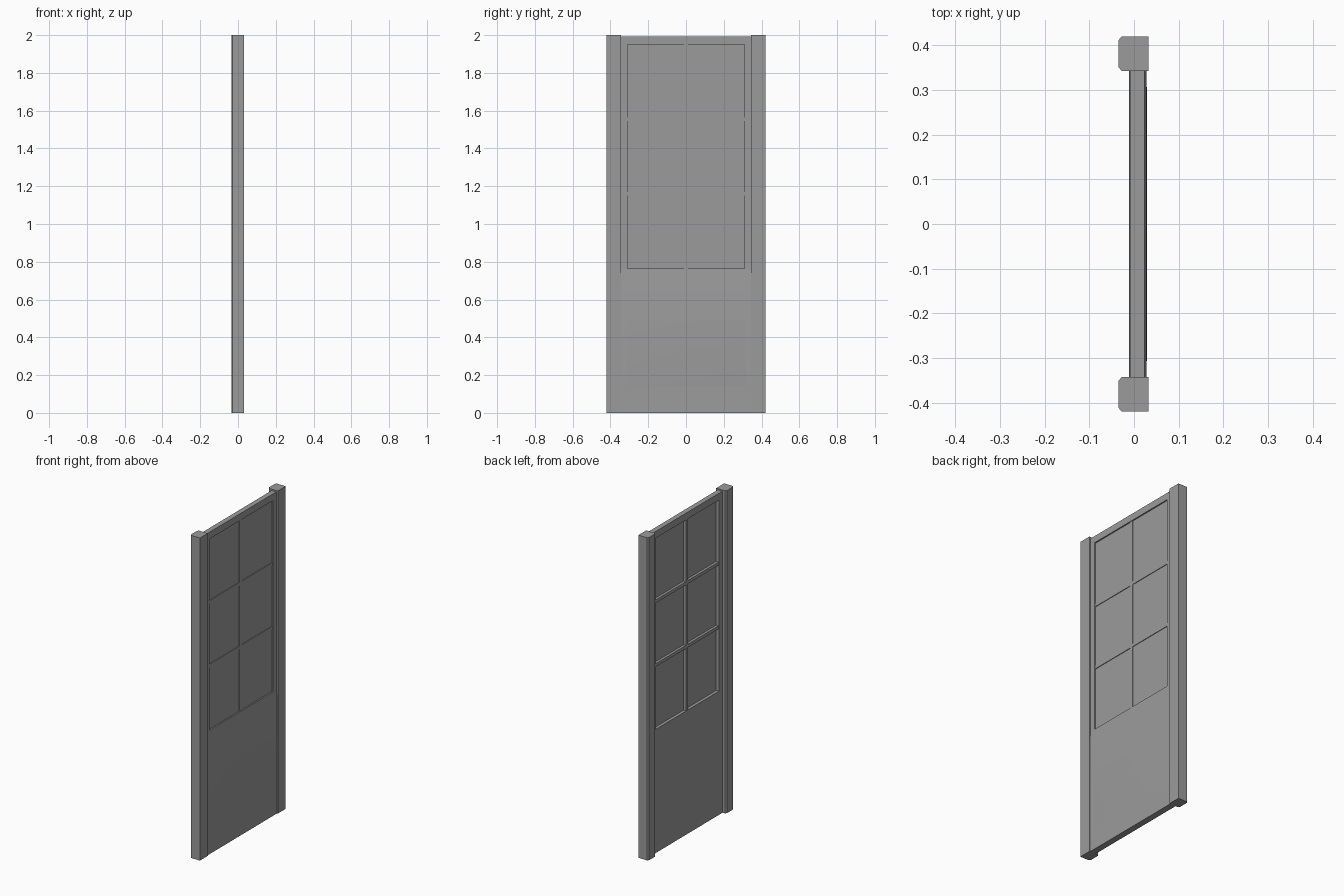
import bpy, bmesh, math

if "Cube" in bpy.data.objects:
    bpy.data.objects.remove(bpy.data.objects["Cube"])

mat = bpy.data.materials.new("mid grey")
mat.diffuse_color = (0.33, 0.33, 0.33, 1)
mat.use_nodes = True
mat.node_tree.nodes["Principled BSDF"].inputs["Base Color"].default_value = mat.diffuse_color


def finish(name, bm, smooth=False):
    bmesh.ops.recalc_face_normals(bm, faces=bm.faces)
    me = bpy.data.meshes.new(name)
    bm.to_mesh(me)
    bm.free()
    me.materials.append(mat)
    ob = bpy.data.objects.new(name, me)
    bpy.context.collection.objects.link(ob)
    if smooth:
        bpy.ops.object.select_all(action='DESELECT')
        ob.select_set(True)
        bpy.context.view_layer.objects.active = ob
        bpy.ops.object.shade_smooth_by_angle(angle=math.radians(30))
    return ob


def extrude(name, pts, vec, smooth=False):
    """Closed outline pushed along a vector."""
    bm = bmesh.new()
    f = bm.faces.new([bm.verts.new(p) for p in pts])
    r = bmesh.ops.extrude_face_region(bm, geom=[f], use_keep_orig=True)
    vs = [v for v in r["geom"] if isinstance(v, bmesh.types.BMVert)]
    bmesh.ops.translate(bm, verts=vs, vec=vec)
    return finish(name, bm, smooth)


def box(name, x0, x1, y0, y1, z0, z1):
    return extrude(name, [(x0, y0, z0), (x1, y0, z0), (x1, y1, z0), (x0, y1, z0)],
                   (0, 0, z1 - z0))


# side posts, chamfered on the -x side
for side, s in (("left", -1), ("right", 1)):
    outline = [(0.033, 0.343), (0.033, 0.42), (-0.028, 0.42),
               (-0.035, 0.411), (-0.035, 0.352), (-0.028, 0.343)]
    extrude(side + "_post", [(x, s * y, 0) for x, y in outline], (0, 0, 2))

W, H = 0.345, 0.31            # half width of door leaf and of window opening
Z0, Z1 = 0.765, 1.95          # window bottom and top
XB, XF = -0.009, 0.023        # leaf back and front

# solid lower panel, slightly thicker, sloping back at its top
profile = [(-0.011, 0), (0.028, 0), (0.028, 0.72), (XF, 0.755), (XF, Z0),
           (XB, Z0), (XB, 0.755), (-0.011, 0.72)]
extrude("lower_panel", [(x, -W, z) for x, z in profile], (0, 2 * W, 0), True)

# softly raised field on the lower panel
bm = bmesh.new()
rings = []
for x, y, z0, z1 in ((0.0275, 0.325, 0.13, 0.50), (0.0295, 0.29, 0.17, 0.46)):
    rings.append([bm.verts.new(p) for p in
                  ((x, -y, z0), (x, y, z0), (x, y, z1), (x, -y, z1))])
for i in range(4):
    j = (i + 1) % 4
    bm.faces.new((rings[0][i], rings[0][j], rings[1][j], rings[1][i]))
bm.faces.new(rings[1])
bm.faces.new(rings[0][::-1])
finish("raised_field", bm, True)

# window frame
for side, s in (("left", -1), ("right", 1)):
    a, b = sorted((s * H, s * W))
    box(side + "_stile", XB, XF, a, b, Z0, 1.992)
box("top_rail", XB, XF, -H, H, Z1, 1.992)

# glass
box("glass", 0.010, 0.015, -H, H, Z0, Z1)

# glazing bars: one upright, two across
box("upright_bar", -0.006, 0.019, -0.01, 0.01, Z0, Z1)
for i in (1, 2):
    z = Z0 + (Z1 - Z0) * i / 3
    for side, a, b in (("left", -H, -0.01), ("right", 0.01, H)):
        box(f"{side}_cross_bar_{i}", -0.006, 0.019, a, b, z - 0.01, z + 0.01)
